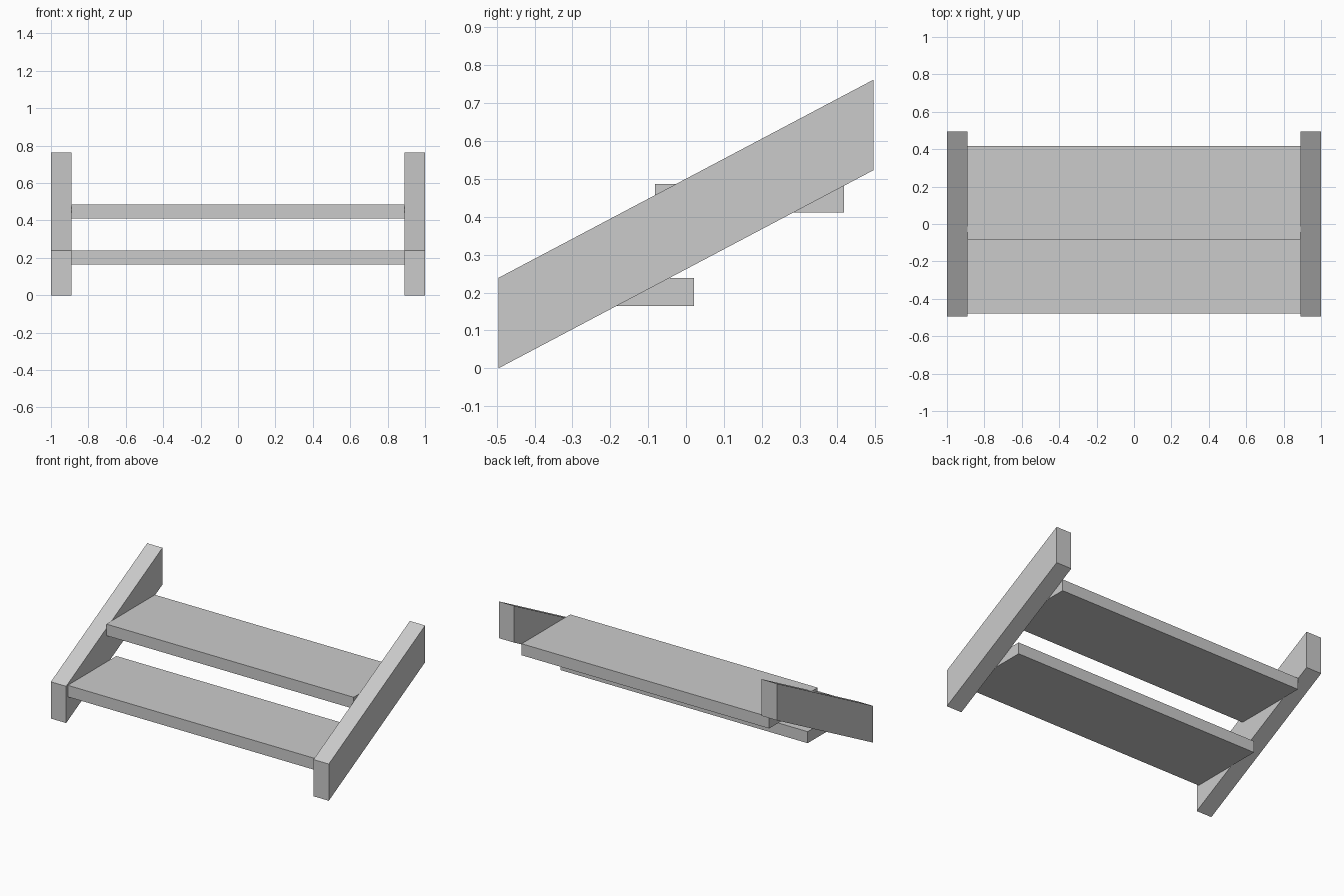
import bpy

if "Cube" in bpy.data.objects:
    bpy.data.objects.remove(bpy.data.objects["Cube"])


def extrude_profile(name, profile, x0, x1):
    """Extrude a convex or simple (y, z) outline along x."""
    n = len(profile)
    verts = [(x, y, z) for x in (x0, x1) for y, z in profile]
    faces = [tuple(reversed(range(n))), tuple(range(n, 2 * n))]
    faces += [(i, (i + 1) % n, n + (i + 1) % n, n + i) for i in range(n)]
    mesh = bpy.data.meshes.new(name)
    mesh.from_pydata(verts, [], faces)
    obj = bpy.data.objects.new(name, mesh)
    bpy.context.collection.objects.link(obj)
    return obj


# Sloping side stringers with vertical ends
stringer = [(-0.495, 0), (0.495, 0.523), (0.495, 0.762), (-0.495, 0.239)]
extrude_profile("left_stringer", stringer, -1.0, -0.89)
extrude_profile("right_stringer", stringer, 0.89, 1.0)

# Flat treads spanning between the stringers
for name, y, z in (("lower_tread", -0.478, 0.164), ("upper_tread", -0.082, 0.411)):
    d, h = 0.499, 0.075
    extrude_profile(name, [(y, z), (y + d, z), (y + d, z + h), (y, z + h)], -0.89, 0.89)
